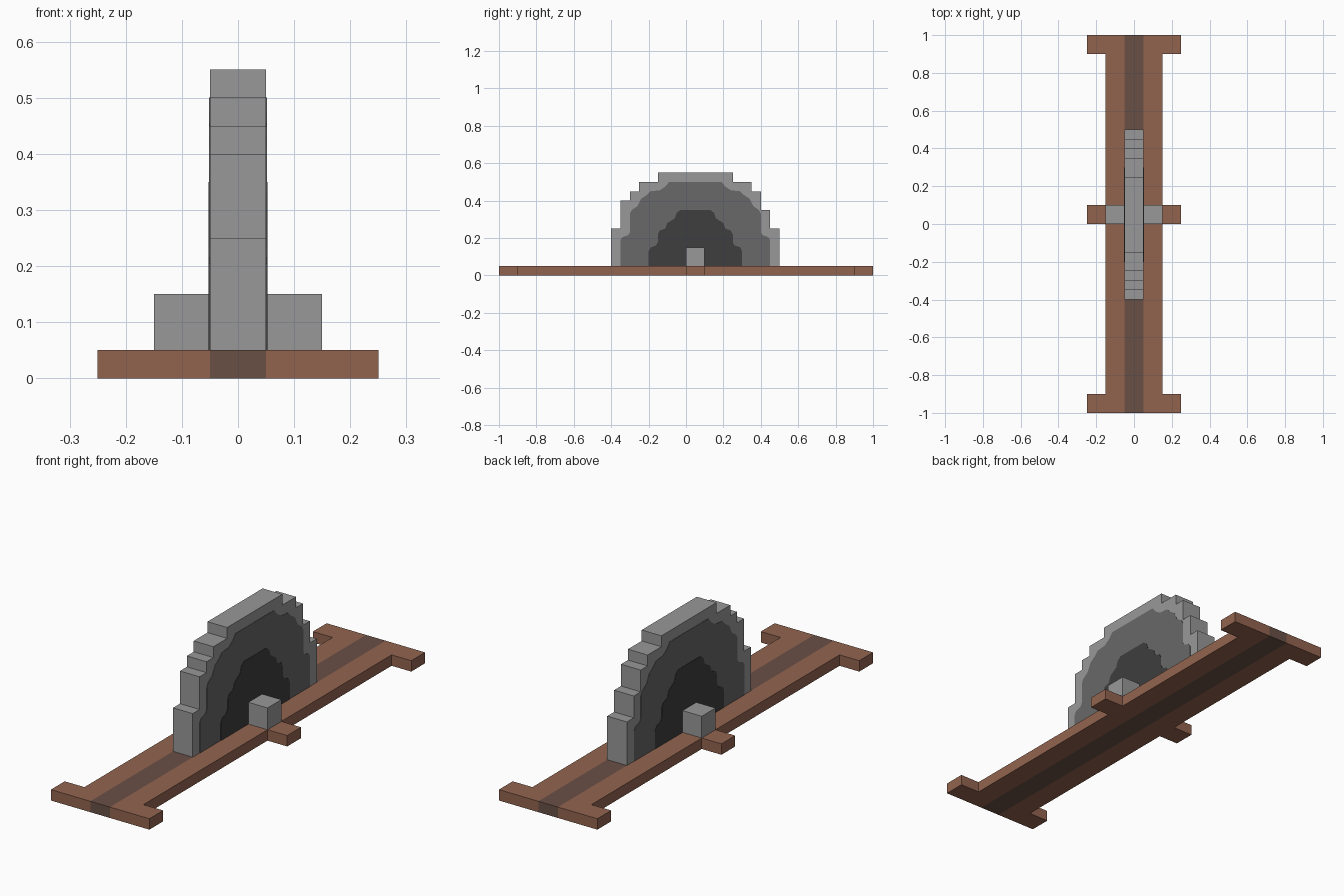
import bpy
import bmesh

if "Cube" in bpy.data.objects:
    bpy.data.objects.remove(bpy.data.objects["Cube"], do_unlink=True)


def linear(v):
    v /= 255
    return v / 12.92 if v <= 0.04045 else ((v + 0.055) / 1.055) ** 2.4


def material(name, *srgb):
    m = bpy.data.materials.new(name)
    m.use_nodes = True
    color = tuple(linear(v) for v in srgb) + (1,)
    m.diffuse_color = color
    m.node_tree.nodes["Principled BSDF"].inputs["Base Color"].default_value = color
    return m


brown = material("brown wood", 146, 100, 79)
dark_brown = material("dark wood", 106, 80, 70)
light_grey = material("light stone", 152, 152, 152)
mid_grey = material("mid stone", 104, 104, 104)
dark_grey = material("dark stone", 62, 62, 62)


def prism(name, outline, axis, low, high, mat):
    """Extrude an outline: axis 'x' takes (y, z) points, axis 'z' takes (x, y) points."""
    def place(p, d):
        return (d, *p) if axis == "x" else (*p, d)
    bm = bmesh.new()
    face = bm.faces.new([bm.verts.new(place(p, low)) for p in outline])
    new = bmesh.ops.extrude_face_region(bm, geom=[face])["geom"]
    offset = place((0, 0), high - low)
    bmesh.ops.translate(bm, vec=offset, verts=[v for v in new if isinstance(v, bmesh.types.BMVert)])
    bmesh.ops.recalc_face_normals(bm, faces=bm.faces)
    mesh = bpy.data.meshes.new(name)
    bm.to_mesh(mesh)
    bm.free()
    mesh.materials.append(mat)
    obj = bpy.data.objects.new(name, mesh)
    bpy.context.collection.objects.link(obj)
    return obj


def mirrored(half, centre):
    """Complete a left half outline about y = centre."""
    return half + [(2 * centre - y, z) for y, z in reversed(half)]


def stairs(steps):
    """Stepped outline from (y, top z) pairs, starting at the base."""
    points, z = [], BASE
    for y, top in steps:
        points += [(y, z), (y, top)]
        z = top
    return points


BASE = 0.05
CENTRE = 0.05

# Base: dark centre plank and a side rail with three tabs on each side
strip = [(-0.05, -1), (0.05, -1), (0.05, 1), (-0.05, 1)]
prism("centre_plank", strip, "z", 0, BASE, dark_brown)
rail = [(0.05, -1), (0.25, -1), (0.25, -0.9), (0.15, -0.9), (0.15, 0), (0.25, 0),
        (0.25, 0.1), (0.15, 0.1), (0.15, 0.9), (0.25, 0.9), (0.25, 1), (0.05, 1)]
hub = [(0.05, 0), (0.15, 0), (0.15, 0.1), (0.05, 0.1)]
for side, s in (("left", 1), ("right", -1)):
    prism(side + "_rail", [(s * x, y) for x, y in rail], "z", 0, BASE, brown)
    prism(side + "_axle_block", [(s * x, y) for x, y in hub], "z", BASE, 0.15, light_grey)

# Stepped half wheel
front = stairs([(-0.4, 0.25), (-0.35, 0.4), (-0.3, 0.45), (-0.25, 0.5), (-0.15, 0.55)])
back = stairs([(0.5, 0.25), (0.45, 0.35), (0.4, 0.45), (0.35, 0.5), (0.25, 0.55)])
prism("wheel", front + back[::-1], "x", -0.05, 0.05, light_grey)

# Painted inner bands on both wheel faces
mid_half = [(-0.35, BASE), (-0.35, 0.19), (-0.34, 0.205), (-0.31, 0.215), (-0.3, 0.23),
            (-0.3, 0.33), (-0.29, 0.35), (-0.26, 0.37), (-0.25, 0.39), (-0.24, 0.41),
            (-0.21, 0.43), (-0.19, 0.45), (-0.14, 0.455), (-0.11, 0.475), (-0.09, 0.5)]
dark_half = [(-0.2, BASE), (-0.2, 0.13), (-0.19, 0.15), (-0.16, 0.16), (-0.15, 0.18),
             (-0.15, 0.22), (-0.14, 0.24), (-0.11, 0.25), (-0.1, 0.28), (-0.06, 0.305),
             (-0.05, 0.335), (-0.03, 0.35)]
for side, s in (("left", 1), ("right", -1)):
    prism(side + "_mid_band", mirrored(mid_half, CENTRE), "x", s * 0.05, s * 0.0515, mid_grey)
    prism(side + "_dark_core", mirrored(dark_half, CENTRE), "x", s * 0.05, s * 0.053, dark_grey)
